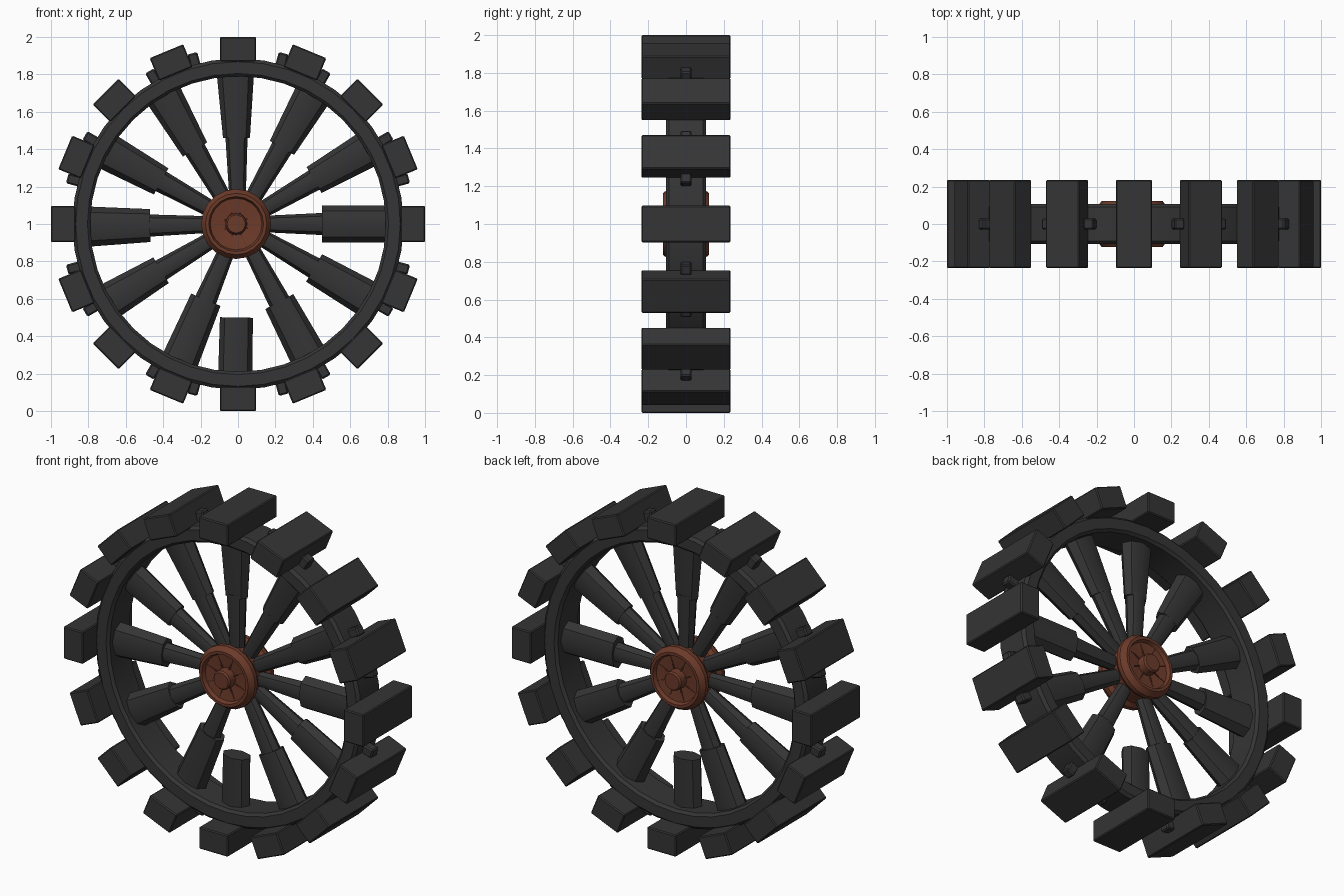
import bpy, bmesh, math
from mathutils import Matrix, Vector

if "Cube" in bpy.data.objects:
    bpy.data.objects.remove(bpy.data.objects["Cube"])


def material(name, rgb):
    m = bpy.data.materials.new(name)
    m.diffuse_color = (*rgb, 1)
    m.use_nodes = True
    m.node_tree.nodes["Principled BSDF"].inputs["Base Color"].default_value = m.diffuse_color
    return m


IRON = material("dark_iron", (0.035, 0.035, 0.035))
RUST = material("rust_brown", (0.15, 0.043, 0.023))
CENTRE = Matrix.Translation((0, 0, 1))


def finish(name, bm, mat, matrix, bevel=0, smooth=None):
    bmesh.ops.recalc_face_normals(bm, faces=bm.faces)
    me = bpy.data.meshes.new(name)
    bm.to_mesh(me)
    bm.free()
    me.materials.append(mat)
    ob = bpy.data.objects.new(name, me)
    bpy.context.collection.objects.link(ob)
    ob.matrix_world = matrix
    if bevel:
        mod = ob.modifiers.new("bevel", "BEVEL")
        mod.width, mod.segments = bevel, 1
    if smooth:
        bpy.ops.object.select_all(action='DESELECT')
        ob.select_set(True)
        bpy.context.view_layer.objects.active = ob
        bpy.ops.object.shade_smooth_by_angle(angle=math.radians(smooth))
    return ob


def radial(deg):
    # local +z points outward from the axle at this angle
    return CENTRE @ Matrix.Rotation(math.radians(90 - deg), 4, 'Y')


def block(name, deg, size, r, bevel):
    bm = bmesh.new()
    bmesh.ops.create_cube(bm, size=1, matrix=Matrix.Translation((0, 0, r)) @ Matrix.Diagonal((*size, 1)))
    finish(name, bm, IRON, radial(deg), bevel)


def cone(name, deg, r0, r1, w0, w1, depth, sides=8):
    # tapered bar, flattened along the axle by the depth factor
    bm = bmesh.new()
    bmesh.ops.create_cone(bm, cap_ends=True, segments=sides, radius1=w0, radius2=w1, depth=r1 - r0,
                          matrix=Matrix.Translation((0, 0, (r0 + r1) / 2)) @ Matrix.Diagonal((1, depth, 1, 1)))
    finish(name, bm, IRON, radial(deg), smooth=40)


def lathe(name, profile, steps, mat, matrix, closed, smooth):
    # profile of (radius, y) turned about the y axis
    bm = bmesh.new()
    rings = []
    for i in range(steps):
        a = math.tau * i / steps
        rings.append([bm.verts.new((r * math.cos(a), y, r * math.sin(a))) for r, y in profile])
    n = len(profile)
    for i in range(steps):
        a, b = rings[i], rings[(i + 1) % steps]
        for j in range(n if closed else n - 1):
            k = (j + 1) % n
            bm.faces.new((a[j], a[k], b[k], b[j]))
    if not closed:
        bm.faces.new([r[0] for r in rings])
        bm.faces.new([r[-1] for r in rings])
    finish(name, bm, mat, matrix, smooth=smooth)


# Rim with chamfered edges
lathe("rim", [(0.79, -0.09), (0.805, -0.106), (0.868, -0.106), (0.885, -0.09),
              (0.885, 0.09), (0.868, 0.106), (0.805, 0.106), (0.79, 0.09)],
      40, IRON, CENTRE, True, 25)

# Tread blocks around the rim
for i in range(16):
    block("tread_block", i * 22.5, (0.194, 0.472, 0.131), 0.9345, 0.006)

# Small pegs showing between the treads
for i in range(24):
    block("rim_peg", i * 15, (0.055, 0.06, 0.09), 0.9, 0.008)

# Spokes: angle, inner end of the thick sleeve, sleeve radius inside and at the rim
SPOKES = [(0, 0.45, 0.098, 0.1), (30, 0.47, 0.08, 0.1), (60, 0.47, 0.075, 0.1),
          (91, 0.46, 0.072, 0.1), (120, 0.46, 0.075, 0.1), (151, 0.47, 0.08, 0.1),
          (181, 0.47, 0.088, 0.108), (211, 0.48, 0.08, 0.1), (247, 0.44, 0.085, 0.1),
          (269, 0.5, 0.088, 0.092), (298, 0.47, 0.085, 0.1), (330, 0.47, 0.085, 0.1)]
for deg, start, w0, w1 in SPOKES:
    cone("spoke_sleeve", deg, start, 0.81, w0, w1, 0.65)
    if deg != 269:  # the lowest spoke is broken off
        cone("spoke_rod", deg, 0.1, start + 0.02, 0.042, 0.06, 0.85)

# Hub with a raised lip, a sunken face and a protruding boss on both sides
half = [(0.048, 0.148), (0.056, 0.138), (0.058, 0.092), (0.138, 0.1), (0.147, 0.122),
        (0.164, 0.122), (0.187, 0.09), (0.187, 0.065), (0.168, 0.04)]
HUB = Matrix.Translation((-0.01, 0, 1))
lathe("hub", [(r, -y) for r, y in half] + half[::-1], 20, RUST, HUB, False, 25)

# Thin ribs on the sunken hub faces
for side in (-1, 1):
    for i in range(8):
        bm = bmesh.new()
        bmesh.ops.create_cube(bm, size=1, matrix=Matrix.Translation((0, side * 0.095, 0.098))
                              @ Matrix.Diagonal((0.006, 0.012, 0.09, 1)))
        finish("hub_rib", bm, RUST, HUB @ Matrix.Rotation(math.radians(45 * i + 20), 4, 'Y'))
